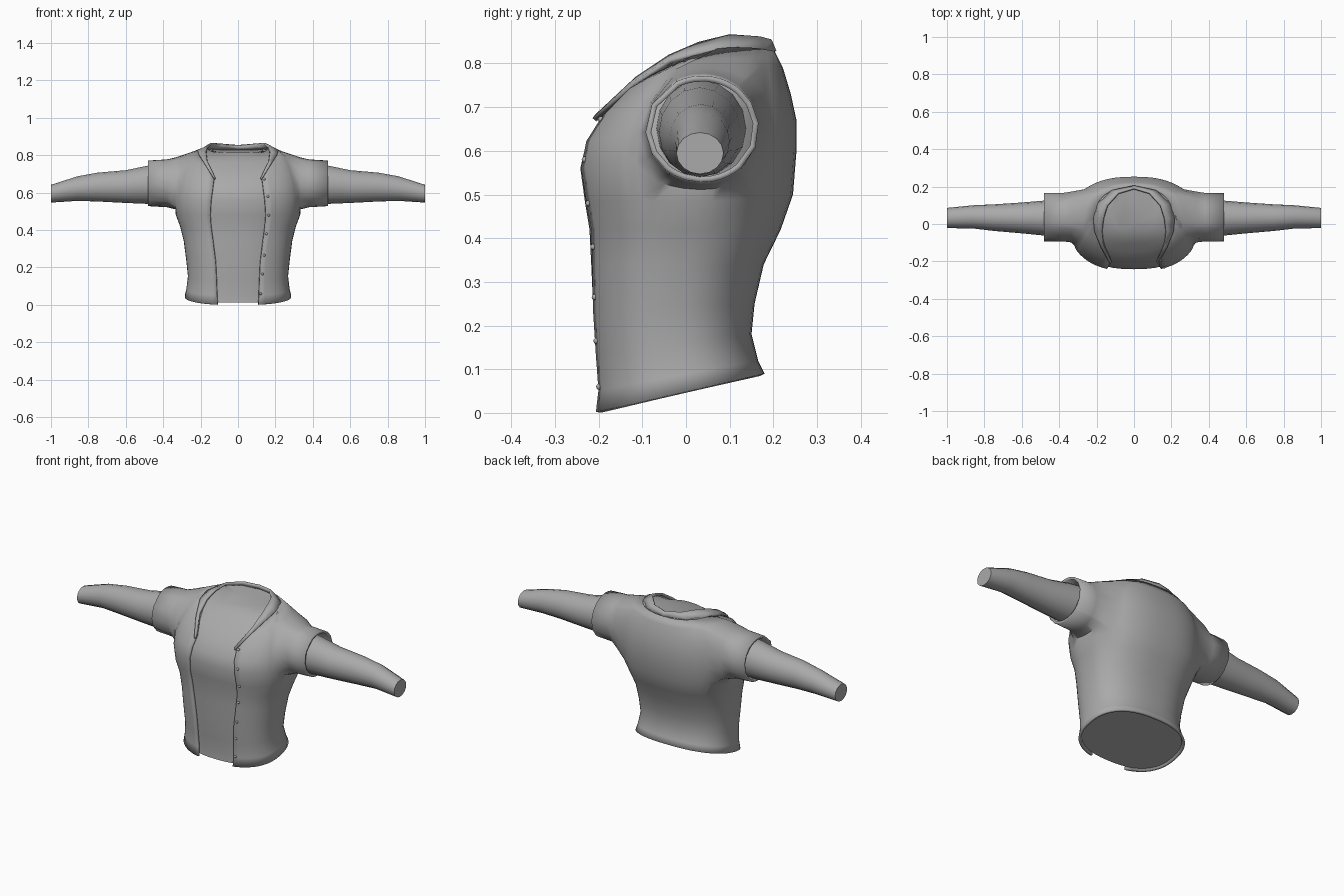
import bpy, bmesh
from math import sin, cos, acos, pi, atan2, copysign, radians
from mathutils import Vector
from mathutils.bvhtree import BVHTree

if "Cube" in bpy.data.objects:
    bpy.data.objects.remove(bpy.data.objects["Cube"])

grey = bpy.data.materials.new("plain grey")
grey.use_nodes = True
grey.diffuse_color = (0.4, 0.4, 0.4, 1)
grey.node_tree.nodes["Principled BSDF"].inputs["Base Color"].default_value = (0.4, 0.4, 0.4, 1)


def finish(name, bm, angle=40, thickness=0):
    mesh = bpy.data.meshes.new(name)
    bm.to_mesh(mesh)
    bm.free()
    mesh.materials.append(grey)
    obj = bpy.data.objects.new(name, mesh)
    bpy.context.collection.objects.link(obj)
    if thickness:
        mod = obj.modifiers.new("Thickness", 'SOLIDIFY')
        mod.thickness = thickness
        mod.offset = -1
    bpy.ops.object.select_all(action='DESELECT')
    obj.select_set(True)
    bpy.context.view_layer.objects.active = obj
    bpy.ops.object.shade_smooth_by_angle(angle=radians(angle))
    return obj


def loft(rings, closed=True, caps=True):
    bm = bmesh.new()
    rows = [[bm.verts.new(p) for p in ring] for ring in rings]
    n = len(rows[0])
    for a, b in zip(rows, rows[1:]):
        for j in range(n if closed else n - 1):
            k = (j + 1) % n
            bm.faces.new((a[j], a[k], b[k], b[j]))
    if caps:
        bm.faces.new(rows[0][::-1])
        bm.faces.new(rows[-1])
    return bm, rows


POWER = 2.4


def torso_point(t, front_y, front_z, back_y, back_z, half_width, lift):
    # Squarish oval, tilted from its front point to its back point
    c = copysign(abs(cos(t)) ** (2 / POWER), cos(t))
    s = copysign(abs(sin(t)) ** (2 / POWER), sin(t))
    f = (s + 1) / 2
    return Vector((half_width * c, front_y + (back_y - front_y) * f,
                   front_z + (back_z - front_z) * f + lift * (1 - s * s)))


# Torso sections: front y, front z, back y, back z, half width, shoulder lift
sections = [
    (-.215, 0, .18, .09, .285, 0), (-.21, .05, .165, .12, .276, 0),
    (-.217, .13, .15, .18, .268, 0), (-.224, .23, .157, .25, .277, 0),
    (-.229, .34, .178, .34, .29, 0), (-.233, .42, .217, .42, .31, 0),
    (-.243, .48, .245, .5, .338, 0), (-.254, .56, .253, .6, .345, 0),
    (-.24, .62, .253, .67, .34, .01), (-.2, .68, .24, .73, .32, .025),
    (-.16, .722, .222, .79, .27, .05), (-.115, .76, .203, .828, .205, .035)]
# Half width of the open front at each section
openings = [.11, .113, .116, .121, .135, .146, .15, .145, .136, .128, .15, .175]

# Body under the shirt, with a flat neck cap
inset = .012
inner = [(fy + inset, fz, by - inset, bz, w - inset, h) for fy, fz, by, bz, w, h in sections]
inner[0] = (-.2, .012, .166, .098, .272, 0)
inner += [(-.04, .815, .15, .825, .11, 0)]
body_rings = [[torso_point(2 * pi * j / 48, *s) for j in range(48)] for s in inner]
bm, _ = loft(body_rings)
finish("body", bm)

# Open shirt
COLUMNS = 48
shirt_rings = []
for s, gap in zip(sections, openings):
    t0 = -acos((gap / s[4]) ** (POWER / 2))
    span = pi - 2 * t0
    shirt_rings.append([torso_point(t0 + span * j / COLUMNS, *s) for j in range(COLUMNS + 1)])
bm, rows = loft(shirt_rings, closed=False, caps=False)
surface = BVHTree.FromBMesh(bm)


def add_sleeve(side):
    # Cut the armhole, then draw its rim outward to the cuff
    first, last, low, high = 7, 17, 6, 10
    cols = range(first, last + 1) if side > 0 else range(COLUMNS - last, COLUMNS - first + 1)
    patch = {rows[i][j] for i in range(low, high + 1) for j in cols}
    hole = [f for f in bm.faces if all(v in patch for v in f.verts)]
    rim = [e for e in {e for f in hole for e in f.edges}
           if sum(f in hole for f in e.link_faces) == 1]
    rim_verts = list({v for e in rim for v in e.verts})
    bmesh.ops.delete(bm, geom=hole, context='FACES')
    angles = {v: atan2(v.co.z - .65, v.co.y - .035) for v in rim_verts}
    start = {v: v.co.copy() for v in rim_verts}
    for x, blend in ((.335, .65), (.38, 1), (.48, 1)):
        out = bmesh.ops.extrude_edge_only(bm, edges=rim)["geom"]
        new = [g for g in out if isinstance(g, bmesh.types.BMVert)]
        next_angles, next_start = {}, {}
        for v in new:
            old = min(angles, key=lambda o: (o.co - v.co).length_squared)
            a, p = angles[old], start[old]
            next_angles[v], next_start[v] = a, p
        for v in new:
            a, p = next_angles[v], next_start[v]
            target = Vector((side * x, .037 + .13 * cos(a), .65 + (.128 if x < .4 else .122) * sin(a)))
            if blend < 1:
                target.yz = p.yz.lerp(target.yz, blend)
            v.co = target
        angles, start = next_angles, next_start
        rim = [g for g in out if isinstance(g, bmesh.types.BMEdge)]
    bmesh.ops.smooth_vert(bm, verts=rim_verts, factor=.5, use_axis_x=True,
                          use_axis_y=True, use_axis_z=True)


for side in (1, -1):
    add_sleeve(side)
bmesh.ops.recalc_face_normals(bm, faces=bm.faces[:])
bm.faces.ensure_lookup_table()
back = max(bm.faces, key=lambda f: f.calc_center_median().y)
if back.normal.y < 0:
    bmesh.ops.reverse_faces(bm, faces=bm.faces[:])
finish("shirt", bm, 50, .013)

# Arms: x, lower z, upper z, front y, back y
arm_sections = [(.25, .54, .765, -.07, .14), (.48, .54, .745, -.062, .125),
                (.6, .545, .72, -.05, .115), (.75, .553, .707, -.037, .105),
                (.86, .556, .687, -.024, .1), (1, .547, .642, -.022, .086)]
for name, side in (("left_arm", 1), ("right_arm", -1)):
    rings = []
    for x, z0, z1, y0, y1 in arm_sections:
        rings.append([Vector((side * x, (y0 + y1) / 2 + (y1 - y0) / 2 * cos(2 * pi * j / 16),
                              (z0 + z1) / 2 + (z1 - z0) / 2 * sin(2 * pi * j / 16)))
                      for j in range(16)])
    bm, _ = loft(rings)
    bmesh.ops.recalc_face_normals(bm, faces=bm.faces[:])
    finish(name, bm)

# Collar: lower and upper edge of the left half, mirrored to the right
lower = [(.128, -.214, .675), (.178, -.125, .755), (.212, -.04, .81), (.218, .03, .828),
         (.195, .11, .835), (.12, .18, .832), (0, .207, .829)]
upper = [(.122, -.208, .683), (.165, -.115, .77), (.172, -.04, .82), (.165, .03, .85),
         (.145, .1, .867), (.085, .17, .862), (0, .196, .855)]


def mirrored(edge):
    return [Vector(p) for p in edge] + [Vector((-x, y, z)) for x, y, z in edge[-2::-1]]


bm, _ = loft([mirrored(lower), mirrored(upper)], closed=False, caps=False)
finish("collar", bm, 50, .012)

# Buttons along the left front edge
for i, (x, z) in enumerate([(.14, .672), (.16, .58), (.165, .48), (.152, .38),
                            (.14, .265), (.13, .165), (.122, .06)]):
    hit = surface.ray_cast(Vector((x, -1, z)), Vector((0, 1, 0)))
    if hit[0]:
        bm = bmesh.new()
        bmesh.ops.create_uvsphere(bm, u_segments=10, v_segments=6, radius=.007)
        bmesh.ops.translate(bm, verts=bm.verts[:], vec=hit[0])
        finish(f"button_{i + 1}", bm)
